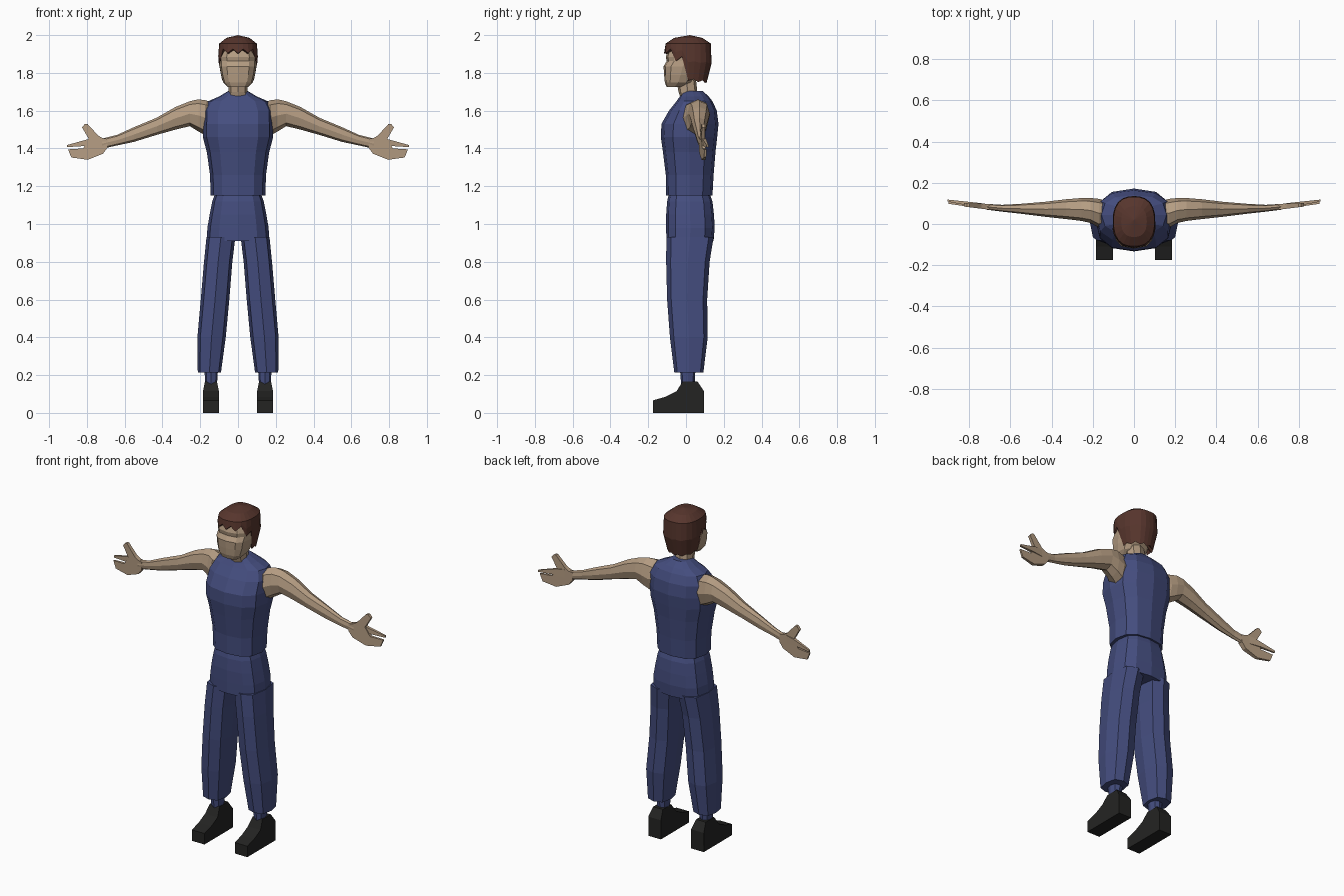
import bpy, bmesh, math
from mathutils import Vector

if "Cube" in bpy.data.objects:
    bpy.data.objects.remove(bpy.data.objects["Cube"])


def material(name, rgb):
    m = bpy.data.materials.new(name)
    m.diffuse_color = (*rgb, 1)
    m.use_nodes = True
    m.node_tree.nodes["Principled BSDF"].inputs["Base Color"].default_value = m.diffuse_color
    return m


SKIN = material("skin", (0.46, 0.335, 0.225))
BLUE = material("navy_cloth", (0.058, 0.074, 0.21))
HAIR = material("brown_hair", (0.095, 0.036, 0.026))
BLACK = material("black_shoe", (0.017, 0.017, 0.016))


def finish(name, bm, mat, mirror=False):
    bmesh.ops.recalc_face_normals(bm, faces=bm.faces[:])
    me = bpy.data.meshes.new(name)
    bm.to_mesh(me)
    bm.free()
    me.materials.append(mat)
    ob = bpy.data.objects.new(name, me)
    bpy.context.collection.objects.link(ob)
    if mirror:
        mod = ob.modifiers.new("Mirror", 'MIRROR')
        mod.use_mirror_merge = False
    return ob


def oval(a0, a1, b0, b1, n, p):
    """Rounded-box outline between two ranges, first point at the middle of b0."""
    pts = []
    for i in range(n):
        t = 2 * math.pi * i / n
        s, c = math.sin(t), -math.cos(t)
        s = math.copysign(abs(s) ** (2 / p), s) if abs(s) > 1e-6 else 0
        c = math.copysign(abs(c) ** (2 / p), c) if abs(c) > 1e-6 else 0
        pts.append(((a0 + a1) / 2 + s * (a1 - a0) / 2,
                    (b0 + b1) / 2 + c * (b1 - b0) / 2))
    return pts


def loft(name, rings, mat, mirror=False):
    bm = bmesh.new()
    rows = [[bm.verts.new(p) for p in r] for r in rings]
    n = len(rows[0])
    for a, b in zip(rows, rows[1:]):
        for i in range(n):
            j = (i + 1) % n
            bm.faces.new((a[i], a[j], b[j], b[i]))
    bm.faces.new(rows[0])
    bm.faces.new(rows[-1])
    return finish(name, bm, mat, mirror)


def upright(name, spec, mat, n=12, p=2.5, mirror=False):
    """Loft of level rings: (z, x0, x1, y0, y1)."""
    loft(name, [[(x, y, z) for x, y in oval(x0, x1, y0, y1, n, p)]
                for z, x0, x1, y0, y1 in spec], mat, mirror)


def centred(name, spec, mat, n=12, p=2.5):
    """Upright loft from half widths: (z, half width, front y, back y)."""
    upright(name, [(z, -w, w, f, b) for z, w, f, b in spec], mat, n, p)


# Sleeveless top
centred("top", [
    (1.15, .145, -.105, .14), (1.26, .148, -.107, .146), (1.38, .165, -.122, .156),
    (1.46, .186, -.133, .165), (1.53, .186, -.13, .172), (1.60, .183, -.09, .163),
    (1.65, .158, -.05, .14), (1.675, .1, -.033, .12), (1.705, .05, -.015, .088)], BLUE)

# Trousers: hips and two legs
centred("hips", [
    (.91, .166, -.104, .146), (.98, .162, -.105, .152), (1.05, .15, -.105, .148),
    (1.12, .136, -.1, .14), (1.17, .118, -.088, .122)], BLUE, 12, 2.8)
upright("trouser_leg", [
    (.215, .09, .213, -.062, .092), (.40, .065, .215, -.085, .115),
    (.60, .046, .197, -.1, .112), (.80, .03, .18, -.105, .125),
    (.93, .014, .167, -.104, .146)], BLUE, 8, 3, True)
upright("ankle", [(.14, .112, .172, -.025, .045), (.23, .106, .178, -.032, .05)],
        BLUE, 8, 2.4, True)

# Neck and head
centred("neck", [(1.64, .055, -.02, .08), (1.70, .05, -.04, .06),
                 (1.79, .052, -.055, .05)], SKIN, 8)
centred("head", [
    (1.725, .055, -.103, -.02), (1.75, .078, -.112, .03), (1.79, .09, -.116, .06),
    (1.835, .097, -.119, .085), (1.862, .097, -.102, .10), (1.885, .098, -.107, .11),
    (1.94, .085, -.09, .105)], SKIN, 12, 2.8)

# Hair cap: ragged fringe in front, long at the nape
bm = bmesh.new()
N = 24
columns = []
for i in range(N):
    t = 2 * math.pi * i / N
    sx, cy = math.sin(t), -math.cos(t)
    zig = .012 if i % 2 else -.012
    if cy < -.55:
        low = 1.915 + zig
    elif cy < -.1:
        low = 1.875 + zig
    else:
        low = 1.765 - .015 * max(cy, 0) + zig * .5
    col = []
    for z in (low, low + (1.955 - low) * .5, 1.955, 1.985):
        if z > 1.97:
            s = .58
        elif z > 1.9:
            s = 1 - .07 * (z - 1.9) / .055
        else:
            s = 1 - .24 * ((1.9 - z) / .15) ** 1.5
        k = (abs(sx) ** 2.5 + abs(cy) ** 2.5) ** -.4
        col.append(bm.verts.new((.107 * s * k * sx, .012 + .129 * s * k * cy, z)))
    columns.append(col)
crown = bm.verts.new((0, .02, 2.0))
inner = bm.verts.new((0, .02, 1.88))
for i in range(N):
    a, b = columns[i], columns[(i + 1) % N]
    for k in range(3):
        bm.faces.new((a[k], b[k], b[k + 1], a[k + 1]))
    bm.faces.new((a[3], b[3], crown))
    bm.faces.new((b[0], a[0], inner))
finish("hair", bm, HAIR)

# Arms: rings along x given as (x, y0, y1, z0, z1)
arm = [(.13, 0, .11, 1.50, 1.635), (.17, -.018, .122, 1.468, 1.655),
       (.21, .005, .126, 1.49, 1.66), (.255, .015, .126, 1.518, 1.65),
       (.33, .024, .12, 1.50, 1.62), (.43, .035, .108, 1.472, 1.563),
       (.55, .05, .098, 1.435, 1.513), (.64, .06, .093, 1.416, 1.472),
       (.72, .07, .098, 1.398, 1.452)]
loft("arm", [[(x, y, z) for y, z in oval(y0, y1, z0, z1, 8, 2.3)]
             for x, y0, y1, z0, z1 in arm], SKIN, True)


# Hands: thin tapered plates outlined in x and z
def hand_plate(name, outline, drift):
    rows = []
    for side in (-1, 1):
        rows.append([(x, .083 + (x - .7) * drift + side * (.014 - (x - .7) * .045), z)
                     for x, z in outline])
    loft(name, rows, SKIN, True)


hand_plate("palm", [(.69, 1.45), (.74, 1.458), (.79, 1.448), (.82, 1.40), (.90, 1.395),
                    (.882, 1.352), (.795, 1.34), (.715, 1.372), (.69, 1.405)], .1)
hand_plate("forefinger", [(.74, 1.457), (.79, 1.45), (.905, 1.418), (.905, 1.407),
                          (.81, 1.413), (.74, 1.41)], .15)
hand_plate("thumb", [(.70, 1.445), (.74, 1.468), (.797, 1.53), (.81, 1.53),
                     (.826, 1.512), (.79, 1.45)], .08)

# Shoes: side profile with narrower upper edge
shoe = [(-.175, 0), (-.175, .066), (-.11, .085), (-.05, .115), (-.018, .165),
        (.062, .165), (.095, .115), (.095, 0)]
rows = []
for side in (-1, 1):
    rows.append([(.143 + side * (.042 - (.01 if z > .15 else 0)), y, z) for y, z in shoe])
loft("shoe", rows, BLACK, True)
